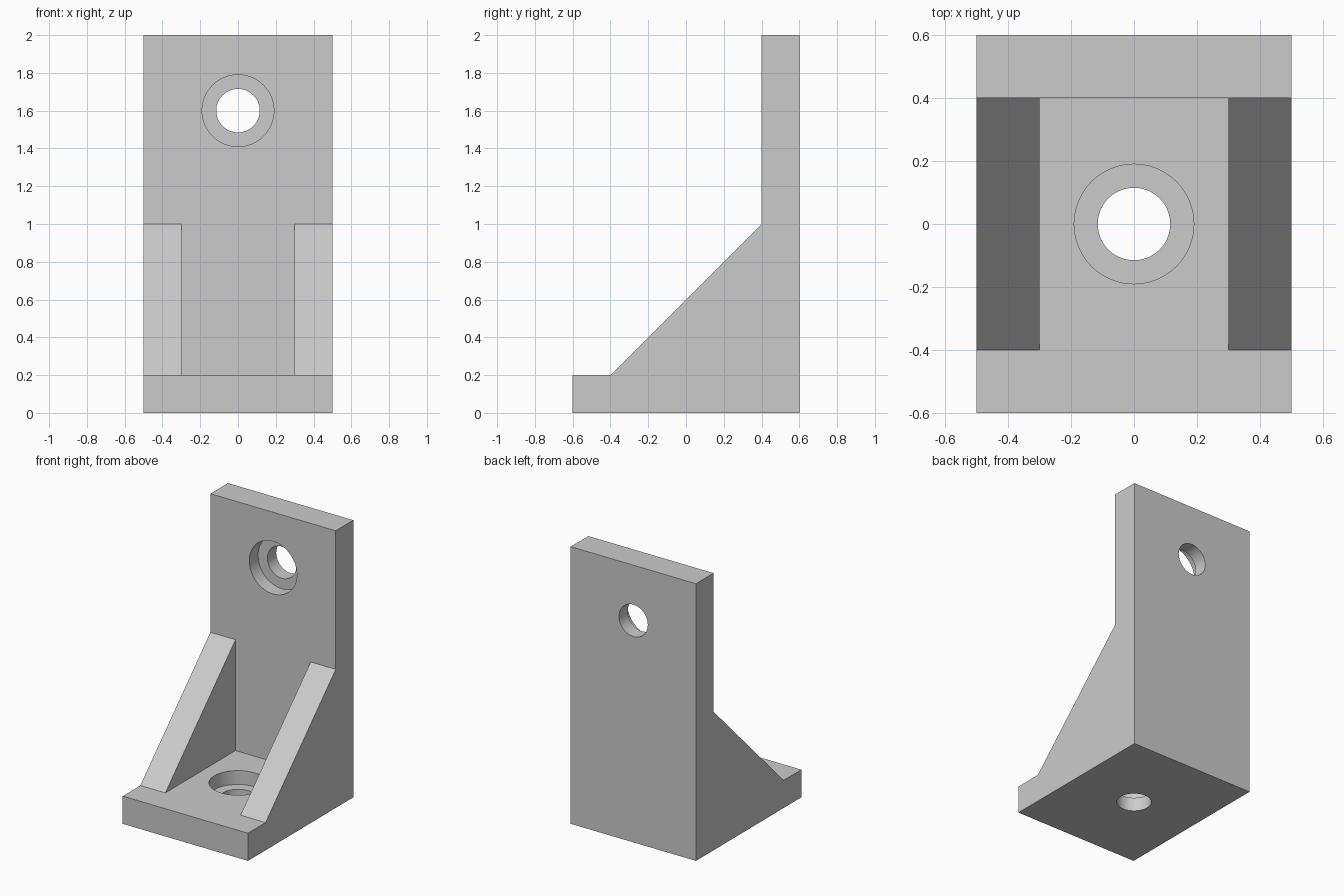
import bpy, bmesh, math
from mathutils import Matrix, Vector

cube = bpy.data.objects.get("Cube")
if cube:
    bpy.data.objects.remove(cube, do_unlink=True)

HALF_WIDTH, DEPTH, HEIGHT = 0.5, 0.6, 2.0
THICK, RIB = 0.2, 0.2
PLATE_FRONT = DEPTH - THICK
BORE, COUNTERBORE, BORE_DEPTH = 0.115, 0.19, 0.1


def add_object(name, bm):
    mesh = bpy.data.meshes.new(name)
    bmesh.ops.recalc_face_normals(bm, faces=bm.faces)
    bm.to_mesh(mesh)
    bm.free()
    obj = bpy.data.objects.new(name, mesh)
    bpy.context.collection.objects.link(obj)
    return obj


def prism(name, profile, half):
    """Extrude a (y, z) side profile across x."""
    bm = bmesh.new()
    face = bm.faces.new([bm.verts.new((-half, y, z)) for y, z in profile])
    grown = bmesh.ops.extrude_face_region(bm, geom=[face])["geom"]
    moved = [v for v in grown if isinstance(v, bmesh.types.BMVert)]
    bmesh.ops.translate(bm, verts=moved, vec=(2 * half, 0, 0))
    return add_object(name, bm)


def cylinder(name, radius, start, end):
    start, end = Vector(start), Vector(end)
    turn = (end - start).to_track_quat("Z", "Y").to_matrix().to_4x4()
    bm = bmesh.new()
    bmesh.ops.create_cone(bm, cap_ends=True, segments=64, radius1=radius, radius2=radius,
                          depth=(end - start).length,
                          matrix=Matrix.Translation((start + end) / 2) @ turn)
    return add_object(name, bm)


def cut(target, cutter):
    cutter.hide_render = True
    mod = target.modifiers.new(cutter.name, "BOOLEAN")
    mod.operation, mod.solver, mod.object = "DIFFERENCE", "EXACT", cutter
    bpy.context.view_layer.objects.active = target
    bpy.ops.object.modifier_apply(modifier=mod.name)
    bpy.data.objects.remove(cutter, do_unlink=True)


# Solid bracket: foot, sloping gusset and upright plate
rib_front, rib_top = -PLATE_FRONT, 1.0
bracket = prism("angle_bracket", [
    (-DEPTH, 0), (DEPTH, 0), (DEPTH, HEIGHT), (PLATE_FRONT, HEIGHT),
    (PLATE_FRONT, rib_top), (rib_front, THICK), (-DEPTH, THICK)], HALF_WIDTH)

# Open the middle so a rib remains on each side
cut(bracket, prism("rib_gap_cutter", [
    (rib_front, THICK), (PLATE_FRONT, THICK), (PLATE_FRONT, rib_top),
    (PLATE_FRONT - 0.2, rib_top + 0.2), (rib_front - 0.2, THICK + 0.2)],
    HALF_WIDTH - RIB))

# Counterbored bolt holes through the foot and the upright plate
holes = [("foot_hole", Vector((0, 0, THICK)), Vector((0, 0, -1))),
         ("plate_hole", Vector((0, PLATE_FRONT, 1.6)), Vector((0, 1, 0)))]
for name, mouth, inward in holes:
    outside = mouth - inward * 0.1
    cut(bracket, cylinder(name + "_bore", BORE, outside, mouth + inward * (THICK + 0.1)))
    cut(bracket, cylinder(name + "_counterbore", COUNTERBORE, outside,
                          mouth + inward * BORE_DEPTH))

# Plain grey metal
grey = bpy.data.materials.new("grey_metal")
grey.use_nodes = True
colour = (0.6, 0.6, 0.6, 1)
grey.diffuse_color = colour
grey.node_tree.nodes["Principled BSDF"].inputs["Base Color"].default_value = colour
bracket.data.materials.clear()
bracket.data.materials.append(grey)

# Smooth hole walls, sharp edges elsewhere
bpy.ops.object.select_all(action="DESELECT")
bracket.select_set(True)
bpy.context.view_layer.objects.active = bracket
bpy.ops.object.shade_smooth_by_angle(angle=math.radians(30))
